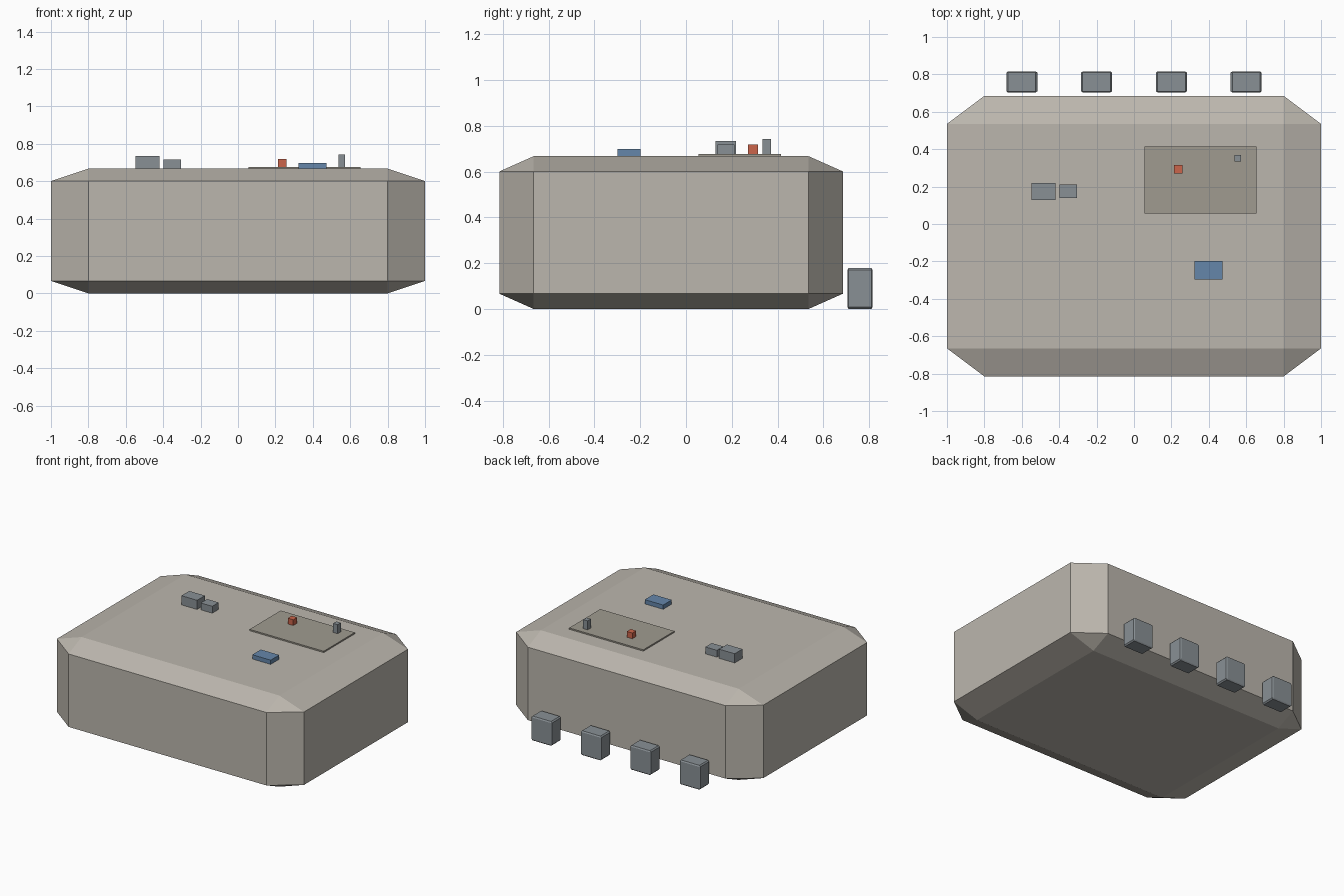
import bpy, bmesh
from mathutils import Vector

if "Cube" in bpy.data.objects:
    bpy.data.objects.remove(bpy.data.objects["Cube"])


def material(name, rgb):
    m = bpy.data.materials.new(name)
    m.diffuse_color = (*rgb, 1)
    m.use_nodes = True
    m.node_tree.nodes["Principled BSDF"].inputs["Base Color"].default_value = m.diffuse_color
    return m


STONE = material("stone", (0.50, 0.47, 0.42))
PAD = material("pad", (0.35, 0.33, 0.28))
STEEL = material("steel", (0.25, 0.28, 0.30))
BLUE = material("blue", (0.13, 0.24, 0.40))
RED = material("red", (0.60, 0.13, 0.07))


def box(name, lo, hi, mat, chamfer=0.0):
    """Box between two corners; chamfer is a fraction of each dimension."""
    lo, hi = Vector(lo), Vector(hi)
    bm = bmesh.new()
    bmesh.ops.create_cube(bm, size=1)
    if chamfer:
        bmesh.ops.bevel(bm, geom=bm.edges[:], offset=chamfer, segments=1,
                        affect='EDGES')
    bmesh.ops.scale(bm, vec=hi - lo, verts=bm.verts)
    bmesh.ops.recalc_face_normals(bm, faces=bm.faces)
    mesh = bpy.data.meshes.new(name)
    bm.to_mesh(mesh)
    bm.free()
    mesh.materials.append(mat)
    ob = bpy.data.objects.new(name, mesh)
    ob.location = (lo + hi) / 2
    bpy.context.collection.objects.link(ob)
    return ob


TOP = 0.667       # roof level of the main block
PAD_TOP = 0.677

# Large chamfered block
box("main_block", (-1, -0.815, 0), (1, 0.685, TOP), STONE, 0.1)

# Row of chamfered bollards behind it
for i in range(4):
    x = -0.6 + 0.4 * i
    box(f"bollard_{i + 1}", (x - 0.083, 0.704, 0), (x + 0.083, 0.815, 0.178),
        STEEL, 0.05)

# Roof pad with its small fittings
box("roof_pad", (0.055, 0.055, TOP), (0.655, 0.415, PAD_TOP), PAD)
box("red_beacon", (0.214, 0.27, PAD_TOP), (0.258, 0.315, 0.719), RED)
box("pad_post", (0.537, 0.333, PAD_TOP), (0.573, 0.37, 0.743), STEEL)

# Loose roof units
box("large_vent", (-0.547, 0.128, TOP), (-0.421, 0.218, 0.734), STEEL)
box("small_vent", (-0.398, 0.138, TOP), (-0.305, 0.212, 0.717), STEEL)
box("blue_hatch", (0.324, -0.298, TOP), (0.473, -0.199, 0.698), BLUE)
